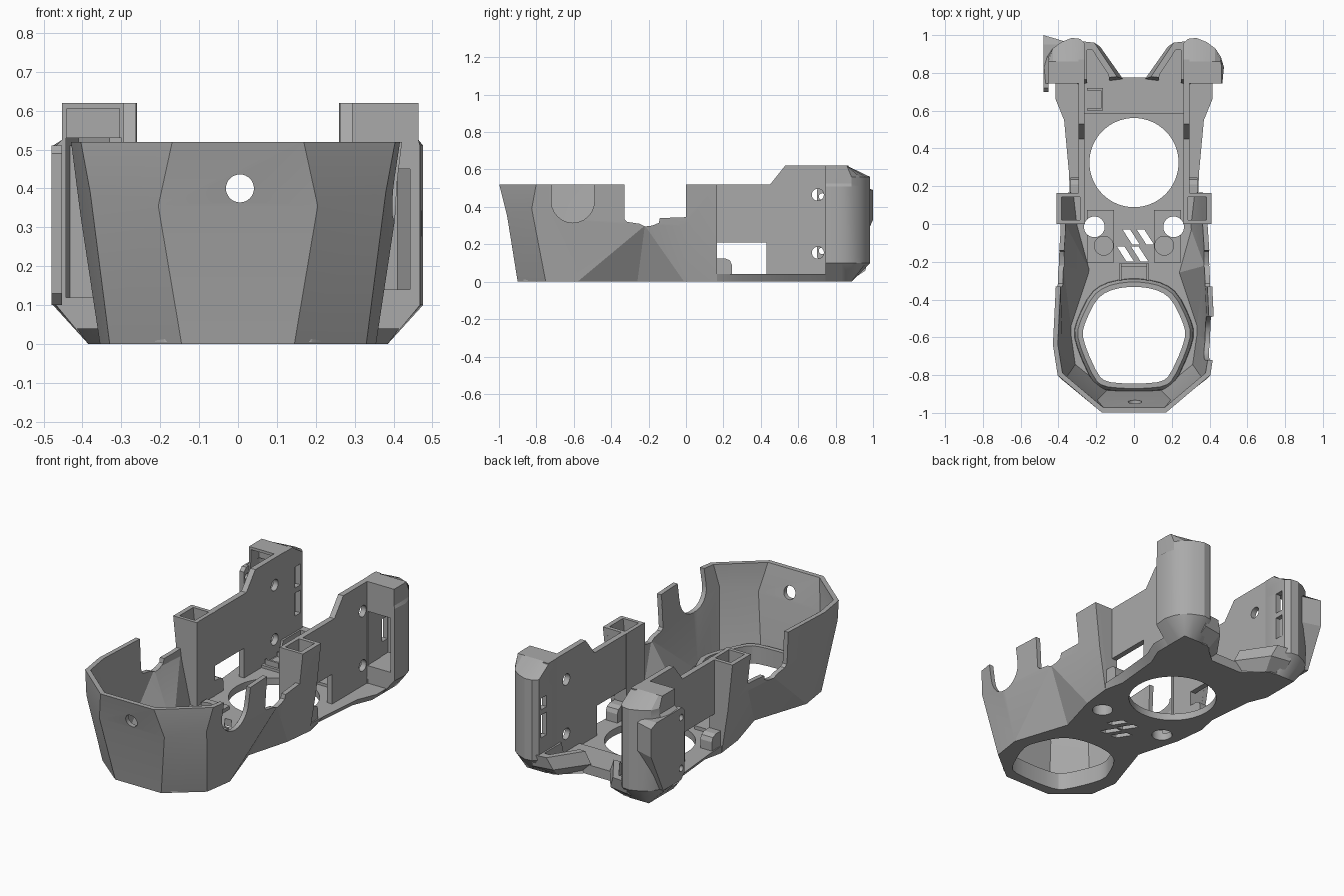
import bpy, bmesh, math
from mathutils import Vector

if "Cube" in bpy.data.objects:
    bpy.data.objects.remove(bpy.data.objects["Cube"])

grey = bpy.data.materials.new("mid grey plastic")
grey.diffuse_color = (0.40, 0.40, 0.40, 1)
grey.use_nodes = True
grey.node_tree.nodes["Principled BSDF"].inputs["Base Color"].default_value = grey.diffuse_color


def make(name, bm):
    bmesh.ops.recalc_face_normals(bm, faces=bm.faces)
    me = bpy.data.meshes.new(name)
    bm.to_mesh(me)
    bm.free()
    me.materials.append(grey)
    ob = bpy.data.objects.new(name, me)
    bpy.context.collection.objects.link(ob)
    return ob


def loft(name, rings):
    """Closed solid through rings of equal point count."""
    bm = bmesh.new()
    vs = [[bm.verts.new(p) for p in r] for r in rings]
    n = len(rings[0])
    for a, b in zip(vs, vs[1:]):
        for i in range(n):
            j = (i + 1) % n
            bm.faces.new((a[i], a[j], b[j], b[i]))
    bm.faces.new(vs[0][::-1])
    bm.faces.new(vs[-1])
    return make(name, bm)


def prism(name, pts, lo, hi, axis="z"):
    """Extrude a 2D outline: (x,y) along z, (y,z) along x, (x,z) along y."""
    put = {"z": lambda p, t: (p[0], p[1], t),
           "x": lambda p, t: (t, p[0], p[1]),
           "y": lambda p, t: (p[0], t, p[1])}[axis]
    return loft(name, [[put(p, t) for p in pts] for t in (lo, hi)])


def box(name, x, y, z):
    return prism(name, [(x[0], y[0]), (x[1], y[0]), (x[1], y[1]), (x[0], y[1])], *z)


def circle(cx, cy, r, n=32):
    return [(cx + r * math.cos(2 * math.pi * i / n), cy + r * math.sin(2 * math.pi * i / n))
            for i in range(n)]


def bake(ob):
    dg = bpy.context.evaluated_depsgraph_get()
    ob.data = bpy.data.meshes.new_from_object(ob.evaluated_get(dg))
    ob.modifiers.clear()


def cut(ob, *cutters):
    for c in cutters:
        m = ob.modifiers.new("cut", "BOOLEAN")
        m.operation, m.object, m.solver = "DIFFERENCE", c, "EXACT"
        bake(ob)
        bpy.data.objects.remove(c)


def mirrored(half):
    return half + [(-x, y) for x, y in reversed(half)]


def rounded(pts):
    """Cut every corner of a closed outline once."""
    out = []
    for a, b in zip(pts, pts[1:] + pts[:1]):
        a, b = Vector(a), Vector(b)
        out += [tuple(a.lerp(b, .25)), tuple(a.lerp(b, .75))]
    return out


# front tub: faceted wall strip from the left side round the front to the right
base = [(.145, -.90), (.33, -.75), (.355, -.58), (.25, -.26), (.32, -.01), (.34, .165)]
levels = [
    [(x, y, 0) for x, y in base],
    [(.205, -.957, .355), (.38, -.825, .39), (.405, -.62, .33), (.40, -.22, .30),
     (.385, -.01, .30), (.38, .165, .25)],
    [(.168, -1.0, .525), (.405, -.80, .525), (.43, -.64, .525), (.41, -.24, .525),
     (.41, -.01, .525), (.41, .165, .525)]]
bm = bmesh.new()
rows = [[bm.verts.new(p) for p in [(-x, y, z) for x, y, z in reversed(h)] + h] for h in levels]
for k, (a, b) in enumerate(zip(rows, rows[1:])):
    for i in range(len(a) - 1):
        q = (a[i], a[i + 1], b[i + 1], b[i])
        if k == 1 or i == 5:
            bm.faces.new(q)
        elif i in (0, 4, 6, 8):          # crease rising to the right
            bm.faces.new((q[0], q[1], q[2]))
            bm.faces.new((q[0], q[2], q[3]))
        else:                            # crease rising to the left
            bm.faces.new((q[0], q[1], q[3]))
            bm.faces.new((q[1], q[2], q[3]))
me = bpy.data.meshes.new("tub_wall")
bm.to_mesh(me)
bm.free()
me.materials.append(grey)
tub = bpy.data.objects.new("tub_wall", me)
bpy.context.collection.objects.link(tub)
m = tub.modifiers.new("thick", "SOLIDIFY")
m.thickness, m.offset, m.use_even_offset = 0.026, -1, True
bake(tub)
step = [(-.33, .7), (-.33, .335), (-.315, .32), (-.25, .31), (-.22, .295), (-.18, .30),
        (-.145, .315), (-.14, .34), (.0, .345), (.0, .7)]
notch = [(-.605 + .115 * math.cos(t), .43 + .115 * math.sin(t))
         for t in [math.pi * (1 + i / 12) for i in range(13)]] + [(-.49, .7), (-.72, .7)]
cut(tub, prism("c", step, -.7, .7, "x"), prism("c", notch, .3, .7, "x"),
    prism("c", circle(.005, .40, .036), -1.2, -.8, "y"),
    box("c", (-2, 2), (-2, 2), (.52, .8)), box("c", (-2, 2), (-2, 2), (-.3, 0)))

# floor plate with chamfered rear rim
rear = [(.345, .28), (.37, .55), (.415, .66), (.415, .78), (.37, .88), (.25, .88), (.13, .775)]
upper = mirrored(base + rear)
lower = mirrored(base + [(x - .03, y) for x, y in rear])
floor = loft("floor_plate", [[(x, y, 0) for x, y in lower], [(x, y, .04) for x, y in upper]])
opening = rounded(mirrored([(.05, -.845), (.15, -.835), (.19, -.80), (.25, -.67), (.275, -.58),
                            (.255, -.51), (.20, -.40), (.14, -.355), (.05, -.333)]))
cut(floor, prism("c", opening, -.1, .3), prism("c", circle(0, .325, .236, 64), -.1, .3))
for sx, sy in ((-.06, -.03), (.015, -.03), (-.09, -.12), (-.015, -.12)):
    cut(floor, prism("c", [(sx, sy), (sx + .04, sy), (sx + .09, sy - .078),
                           (sx + .05, sy - .078)], -.1, .2))
for s in (-1, 1):
    cut(floor, prism("c", circle(s * .21, -.015, .055), -.1, .2))

# collar round the front opening
def grow(k, z):
    return [(x * k, -.588 + (y + .588) * k, z) for x, y in opening]
collar = loft("opening_collar", [grow(1.18, .005), grow(1.16, .07), grow(1.10, .10)])
cut(collar, prism("c", opening, -.1, .3))

# cross bracket, rear cross band and small raised frame
for s in (-1, 1):
    box("bracket_side", (s * .065, s * .08), (-.30, -.21), (.03, .09))
box("bracket_bar", (-.08, .08), (-.225, -.21), (.03, .08))
box("rear_band", (-.275, .275), (.585, .775), (.03, .055))
frame = box("raised_frame", (-.25, -.165), (.60, .72), (.05, .085))
cut(frame, box("c", (-.25, -.175), (.612, .708), (.06, .2)))

wing_xy = [(.26, .80), (.26, .955), (.285, .98), (.33, .985), (.385, .963), (.43, .93),
           (.46, .885), (.476, .83), (.468, .745), (.28, .745)]
cavity = [(.29, .79), (.29, .94), (.33, .95), (.41, .91), (.445, .83), (.44, .70), (.31, .70)]
for s, side in ((-1, "left"), (1, "right")):
    # inner pad with holes
    pad = box(side + "_pad", (s * .105, s * .25), (-.205, .075), (.035, .06))
    cut(pad, prism("c", circle(s * .21, -.015, .055), -.1, .2),
        prism("c", circle(s * .16, -.115, .05), .045, .2))

    # tall side wall, open below at the front
    wall = prism(side + "_side_wall",
                 [(.15, .21), (.43, .21), (.43, .03), (.87, .03), (.87, .62), (.53, .62),
                  (.45, .52), (.15, .52)], s * .262, s * .294, "x")
    for z in (.155, .465):
        cut(wall, prism("c", circle(.705, z, .032), s * .1, s * .4, "x"))
    # rounded foot at the front of the wall
    prism(side + "_wall_foot", [(.15, .03), (.245, .03), (.245, .09), (.235, .113), (.21, .125),
                                (.15, .125)], s * .262, s * .335, "x")

    # open-topped pocket between tub and wall
    for nm, y0, y1, dx in (("front", 0, .02, .03), ("back", .143, .165, 0)):
        prism(side + "_pocket_" + nm,
              [(s * .26, .02), (s * (.325 - dx), .02), (s * .36, .30), (s * .392, .52),
               (s * .26, .52)], y0, y1, "y")
    box(side + "_pocket_inner", (s * .262, s * .285), (0, .165), (.02, .52))

    # hollow rear corner wing, chamfered above and below
    def ring(z, xm, ym):
        return [(s * min(x, xm), min(y, ym), z) for x, y in wing_xy]
    top = .452 if s < 0 else .464
    wing = loft(side + "_rear_wing", [ring(0, .385, .885), ring(.10, .48, 1), ring(.51, .48, 1),
                                      ring(.525, top, 1), ring(.56, top, 1), ring(.62, top, .86)])
    lo, hi = (.12, .53) if s < 0 else (.14, .45)
    cut(wing, prism("c", [(s * x, y) for x, y in cavity], lo, hi))
    if s < 0:
        cut(wing, box("c", (-.44, -.305), (.70, .82), (.52, .605)))
    for z0, z1 in ((.22, .35), (.38, .50)):
        cut(wing, box("c", (s * .2, s * .32), (.885, .935), (z0, min(z1, hi - .005))))

    # low sloping tail joining the wing to the floor
    tail = loft(side + "_rear_tail", [
        [(s * x, y, 0) for x, y in ((.10, .74), (.20, .87), (.30, .87), (.30, .74))],
        [(s * x, y, .06) for x, y in ((.06, .77), (.18, .94), (.30, .96), (.30, .74))],
        [(s * x, y, .13) for x, y in ((.09, .78), (.21, .96), (.30, .97), (.30, .76))]])
    cut(tail, prism("c", [(s * x, y) for x, y in ((.12, .70), (.135, .79), (.22, .92),
                                                  (.25, .92), (.25, .70))], .055, .3))

# left ear plate with screw holes, and the wedge fin behind it
ear = prism("left_ear_plate", [(.70, .13), (.73, .10), (.87, .10), (.87, .51), (.72, .51),
                               (.70, .49)], -.48, -.452, "x")
cut(ear, prism("c", circle(.728, .455, .018, 20), -.6, -.4, "x"),
    prism("c", circle(.728, .165, .018, 20), -.6, -.4, "x"))
fin = [(.86, .10), (.89, .10), (1.0, .33), (1.0, .49), (.95, .51), (.86, .51)]
loft("left_fin", [[(-.48, y, z) for y, z in fin],
                  [(-.36, min(y, .965), z) for y, z in fin]])

for ob in list(bpy.context.scene.objects):
    bpy.ops.object.select_all(action="DESELECT")
    ob.select_set(True)
    bpy.context.view_layer.objects.active = ob
    bpy.ops.object.shade_smooth_by_angle(angle=math.radians(22))
